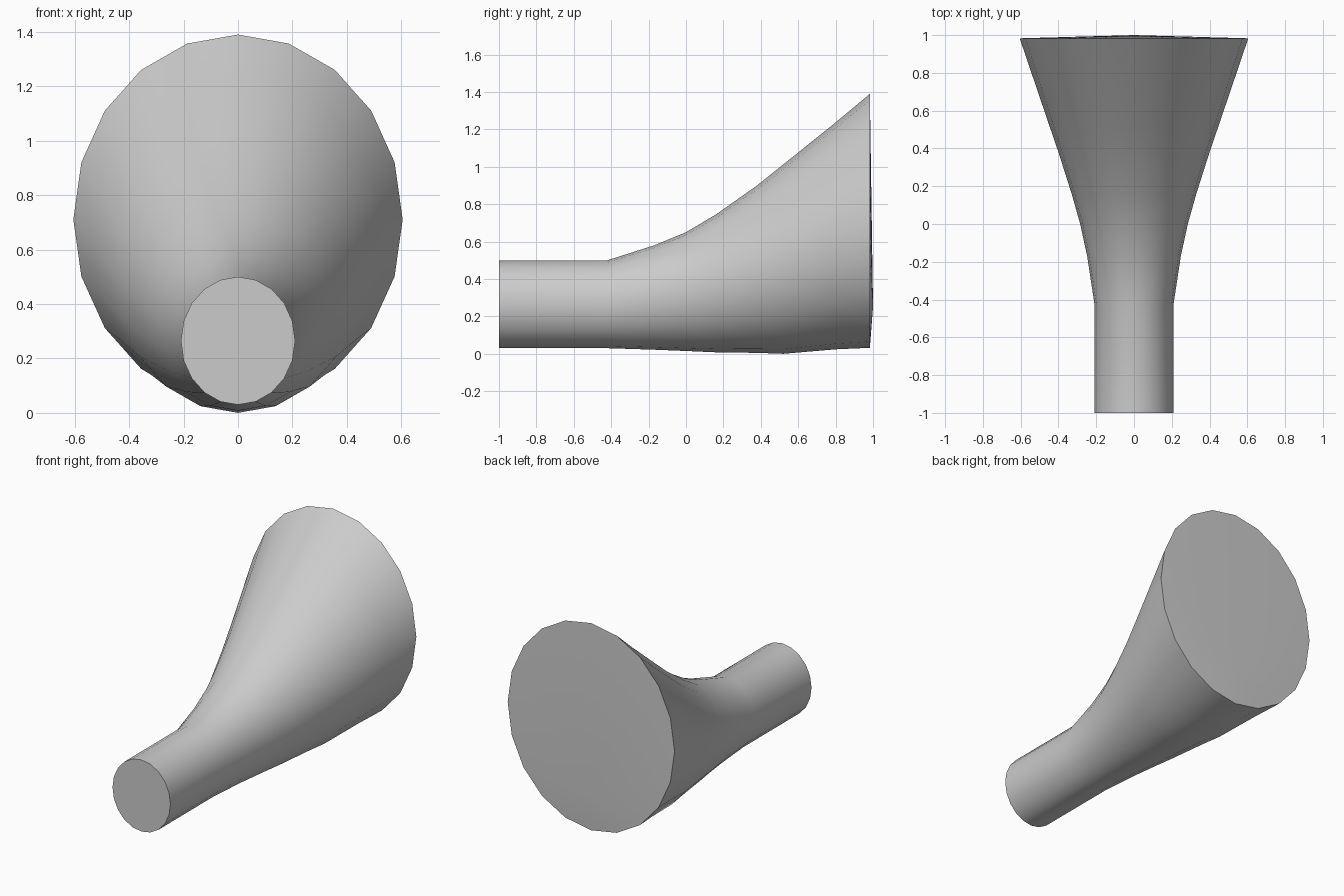
import bpy, bmesh, math

if "Cube" in bpy.data.objects:
    bpy.data.objects.remove(bpy.data.objects["Cube"])

SIDES = 20
# Cross-sections along the horn: y, bottom z, top z, half width
SECTIONS = [
    (-1.00, 0.030, 0.500, 0.210),
    (-0.42, 0.030, 0.500, 0.210),
    (-0.17, 0.022, 0.580, 0.248),
    (0.00, 0.015, 0.650, 0.285),
    (0.16, 0.008, 0.745, 0.330),
    (0.38, 0.005, 0.900, 0.400),
    (0.52, 0.000, 1.012, 0.448),
    (0.80, 0.024, 1.237, 0.543),
    (0.983, 0.032, 1.390, 0.605),
]


def add_ring(bm, y, low, high, half_width):
    mid, half_height = (low + high) / 2, (high - low) / 2
    ring = []
    for i in range(SIDES):
        a = 2 * math.pi * i / SIDES
        ring.append(bm.verts.new((half_width * math.sin(a), y,
                                  mid + half_height * math.cos(a))))
    return ring


bm = bmesh.new()
rings = [add_ring(bm, *s) for s in SECTIONS]

# Flared side wall
for a, b in zip(rings, rings[1:]):
    for i in range(SIDES):
        j = (i + 1) % SIDES
        bm.faces.new((a[i], a[j], b[j], b[i]))

# Flat front end and very slightly domed back end
bm.faces.new(rings[0])
apex = bm.verts.new((0, 1.0, 0.25))
for i in range(SIDES):
    bm.faces.new((rings[-1][i], rings[-1][(i + 1) % SIDES], apex))

bmesh.ops.recalc_face_normals(bm, faces=bm.faces)
mesh = bpy.data.meshes.new("flared_horn")
bm.to_mesh(mesh)
bm.free()
horn = bpy.data.objects.new("flared_horn", mesh)
bpy.context.collection.objects.link(horn)

# Smooth wall, crisp rims
bpy.context.view_layer.objects.active = horn
horn.select_set(True)
bpy.ops.object.shade_smooth_by_angle(angle=math.radians(40))
